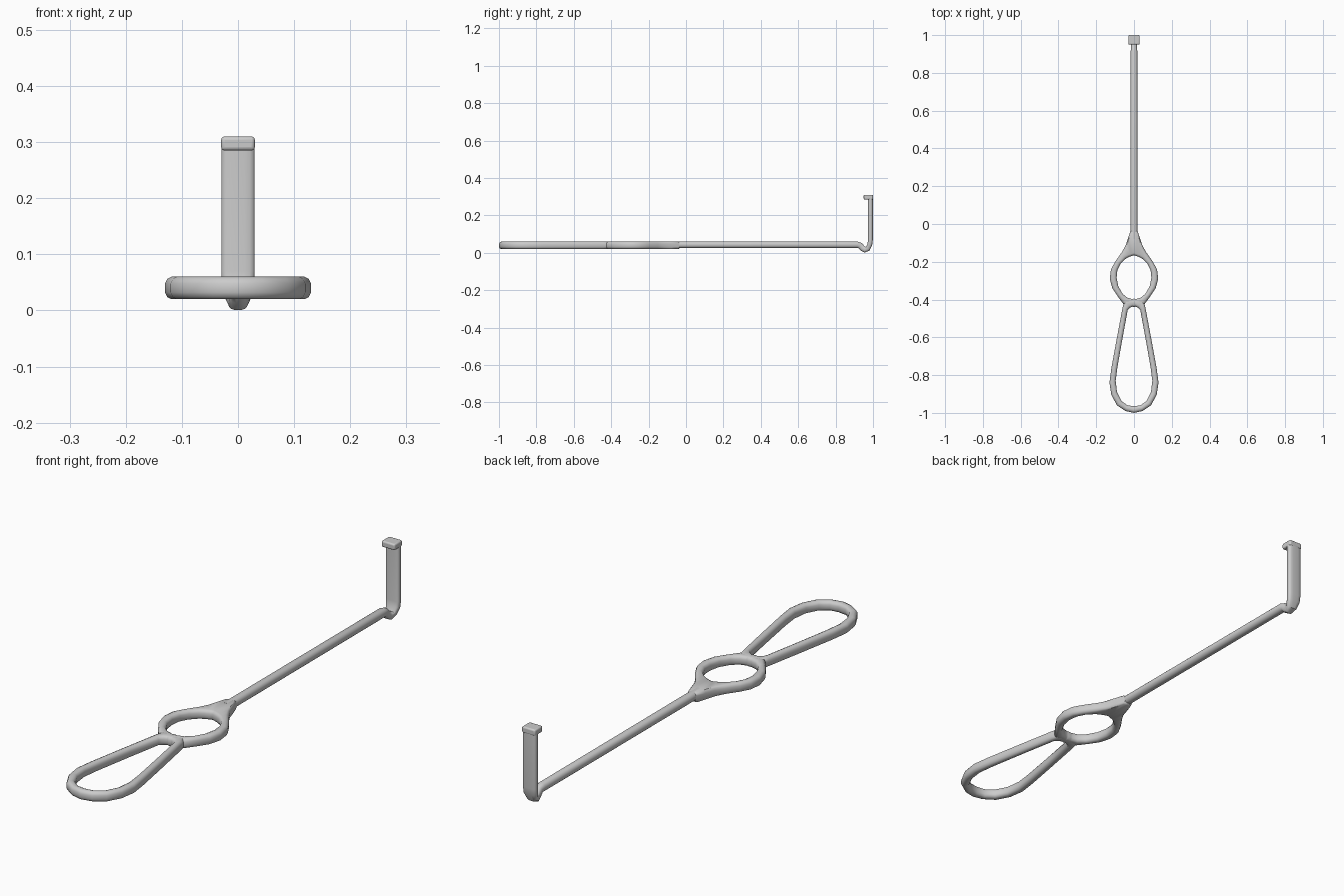
import bpy, math
from mathutils import Vector

if "Cube" in bpy.data.objects:
    bpy.data.objects.remove(bpy.data.objects["Cube"])


def make_object(name, verts, faces, angle=40):
    mesh = bpy.data.meshes.new(name)
    mesh.from_pydata(verts, [], faces)
    mesh.update()
    ob = bpy.data.objects.new(name, mesh)
    bpy.context.collection.objects.link(ob)
    bpy.ops.object.select_all(action='DESELECT')
    ob.select_set(True)
    bpy.context.view_layer.objects.active = ob
    bpy.ops.object.mode_set(mode='EDIT')
    bpy.ops.mesh.select_all(action='SELECT')
    bpy.ops.mesh.normals_make_consistent(inside=False)
    bpy.ops.object.mode_set(mode='OBJECT')
    bpy.ops.object.shade_smooth_by_angle(angle=math.radians(angle))
    return ob


def bridge(count, n, closed):
    faces = []
    for i in range(count if closed else count - 1):
        j = (i + 1) % count
        for k in range(n):
            m = (k + 1) % n
            faces.append((i * n + k, i * n + m, j * n + m, j * n + k))
    return faces


def band(name, half, zc=0.04, h=0.02):
    """Closed flat loop with rounded rims; half = (outer x, y, inner x, y)."""
    pairs = half + [(-a, b, -c, d) for a, b, c, d in reversed(half[1:-1])]
    verts = []
    for ox, oy, ix, iy in pairs:
        o, i = Vector((ox, oy, 0)), Vector((ix, iy, 0))
        w = (o - i).length
        d = (o - i) / w
        r = min(0.012, w * 0.4)
        for dist, z in ((0, -.4), (0, .4), (r * .35, .82), (r, 1), (w - r, 1), (w - r * .35, .82),
                        (w, .4), (w, -.4), (w - r * .35, -.82), (w - r, -1), (r, -1), (r * .35, -.82)):
            p = i + d * dist
            verts.append((p.x, p.y, zc + h * z))
    return make_object(name, verts, bridge(len(pairs), 12, True))


def sweep(name, stations, n=16):
    """Sweep a superellipse in the YZ plane; station = y, z, half width, half depth, power."""
    verts = []
    for i, (y, z, w, t, p) in enumerate(stations):
        a, b = stations[max(i - 1, 0)], stations[min(i + 1, len(stations) - 1)]
        tan = Vector((0, b[0] - a[0], b[1] - a[1])).normalized()
        nor = Vector((0, -tan.z, tan.y))
        for k in range(n):
            ang = 2 * math.pi * (k + .5) / n
            c, s = math.cos(ang), math.sin(ang)
            u = math.copysign(abs(c) ** (2 / p), c) * w
            v = math.copysign(abs(s) ** (2 / p), s) * t
            q = Vector((u, y, z)) + nor * v
            verts.append(q)
    m = len(stations)
    faces = bridge(m, n, False) + [tuple(range(n)), tuple(range((m - 1) * n, m * n))]
    return make_object(name, verts, faces)


# Teardrop grip
band("grip_loop", [
    (0, -1.0, 0, -.965), (.045, -.99, .035, -.96), (.09, -.96, .066, -.937),
    (.12, -.905, .09, -.89), (.13, -.84, .097, -.83), (.12, -.765, .088, -.76),
    (.09, -.6, .059, -.595), (.06, -.44, .033, -.455), (.05, -.405, .02, -.442), (0, -.395, 0, -.433)])

# Finger ring flaring into the shaft
band("finger_ring", [
    (0, -.44, 0, -.4), (.055, -.425, .035, -.39), (.085, -.385, .06, -.37),
    (.115, -.34, .083, -.33), (.128, -.29, .092, -.285), (.122, -.24, .088, -.245),
    (.1, -.2, .07, -.21), (.065, -.15, .045, -.185), (.045, -.115, .028, -.175),
    (.032, -.075, .017, -.171), (.018, -.035, .009, -.168), (0, -.03, 0, -.165)])

# Shaft, dipped neck and upright blade in one sweep
sweep("shaft_and_blade", [
    (-.08, .043, .019, .018, 2.2), (.915, .043, .018, .018, 2.2), (.93, .039, .015, .017, 2.2),
    (.943, .025, .015, .016, 2.4), (.956, .017, .018, .0165, 2.8), (.972, .022, .022, .014, 3),
    (.983, .045, .029, .013, 3.2), (.986, .07, .03, .013, 3.5), (.986, .298, .03, .013, 3.5)])

# Inward lip at the blade tip
bpy.ops.mesh.primitive_cube_add(size=1, location=(0, .975, .2975))
lip = bpy.context.object
lip.name = "blade_lip"
lip.scale = (.06, .05, .025)
bpy.ops.object.transform_apply(location=False, rotation=False, scale=True)
bev = lip.modifiers.new("rounding", 'BEVEL')
bev.width = .006
bev.segments = 3
bpy.ops.object.shade_smooth_by_angle(angle=math.radians(40))
